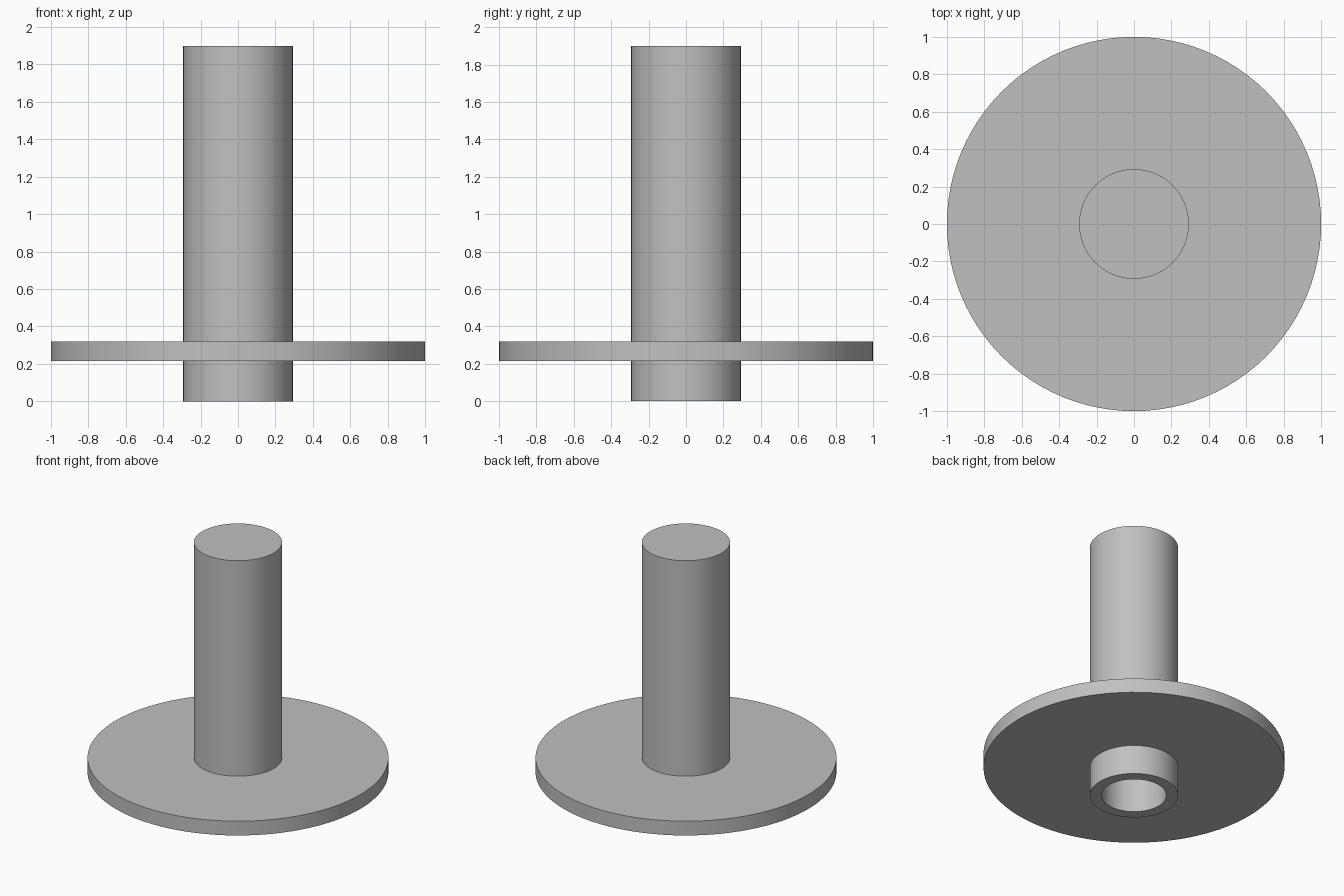
import bpy
import bmesh
from math import radians, tau

SIDES = 96

cube = bpy.data.objects.get("Cube")
if cube:
    bpy.data.objects.remove(cube, do_unlink=True)

grey = bpy.data.materials.new("plain grey")
grey.use_nodes = True
colour = (0.53, 0.53, 0.53, 1)
grey.diffuse_color = colour
grey.node_tree.nodes["Principled BSDF"].inputs["Base Color"].default_value = colour


def lathe(name, profile, closed=False):
    """Spin an (r, z) outline about the z axis into a smooth-sided solid."""
    bm = bmesh.new()
    verts = [bm.verts.new((r, 0, z)) for r, z in profile]
    edges = [bm.edges.new(pair) for pair in zip(verts, verts[1:])]
    if closed:
        edges.append(bm.edges.new((verts[-1], verts[0])))
    bmesh.ops.spin(bm, geom=verts + edges, cent=(0, 0, 0), axis=(0, 0, 1),
                   angle=tau, steps=SIDES)
    bmesh.ops.remove_doubles(bm, verts=bm.verts, dist=0.0001)
    bmesh.ops.recalc_face_normals(bm, faces=bm.faces)
    mesh = bpy.data.meshes.new(name)
    bm.to_mesh(mesh)
    bm.free()
    mesh.materials.append(grey)
    obj = bpy.data.objects.new(name, mesh)
    bpy.context.collection.objects.link(obj)
    bpy.ops.object.select_all(action="DESELECT")
    obj.select_set(True)
    bpy.context.view_layer.objects.active = obj
    bpy.ops.object.shade_smooth_by_angle(angle=radians(30))
    return obj


POST_R, BORE_R = 0.293, 0.215
TOP, BORE_TOP = 1.9, 1.8

# Post, closed on top with a round bore open at the bottom
lathe("hollow_post", [(0, TOP), (POST_R, TOP), (POST_R, 0),
                      (BORE_R, 0), (BORE_R, BORE_TOP), (0, BORE_TOP)])

# Flange ring, seated against the post wall
lathe("flange", [(POST_R, 0.215), (1, 0.215), (1, 0.32), (POST_R, 0.32)],
      closed=True)
